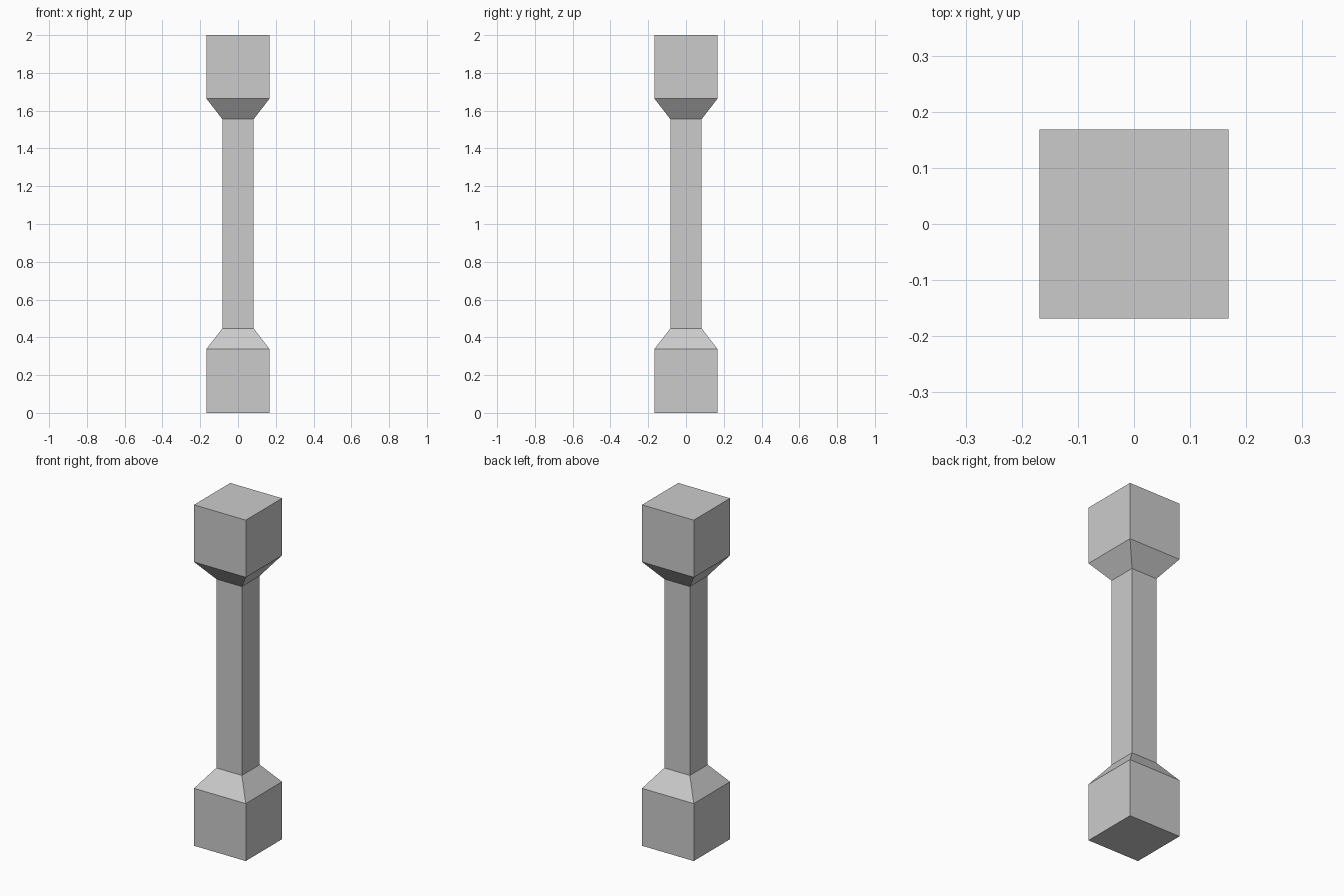
import bpy, bmesh

if "Cube" in bpy.data.objects:
    bpy.data.objects.remove(bpy.data.objects["Cube"])

# Square-section baluster: (half width, height) profile
BLOCK, SHAFT = 0.168, 0.083
profile = [(BLOCK, 0.0), (BLOCK, 0.337), (SHAFT, 0.447),
           (SHAFT, 1.555), (BLOCK, 1.665), (BLOCK, 2.0)]


def square_loft(name, profile):
    bm = bmesh.new()
    rings = [[bm.verts.new((sx * h, sy * h, z))
              for sx, sy in ((-1, -1), (1, -1), (1, 1), (-1, 1))]
             for h, z in profile]
    # Side walls between neighbouring rings
    for low, high in zip(rings, rings[1:]):
        for i in range(4):
            j = (i + 1) % 4
            bm.faces.new((low[i], low[j], high[j], high[i]))
    # End caps
    bm.faces.new(rings[0][::-1])
    bm.faces.new(rings[-1])
    mesh = bpy.data.meshes.new(name)
    bm.to_mesh(mesh)
    bm.free()
    obj = bpy.data.objects.new(name, mesh)
    bpy.context.collection.objects.link(obj)
    return obj


# Post with end blocks, sloped shoulders and slim shaft
square_loft("baluster_post", profile)
